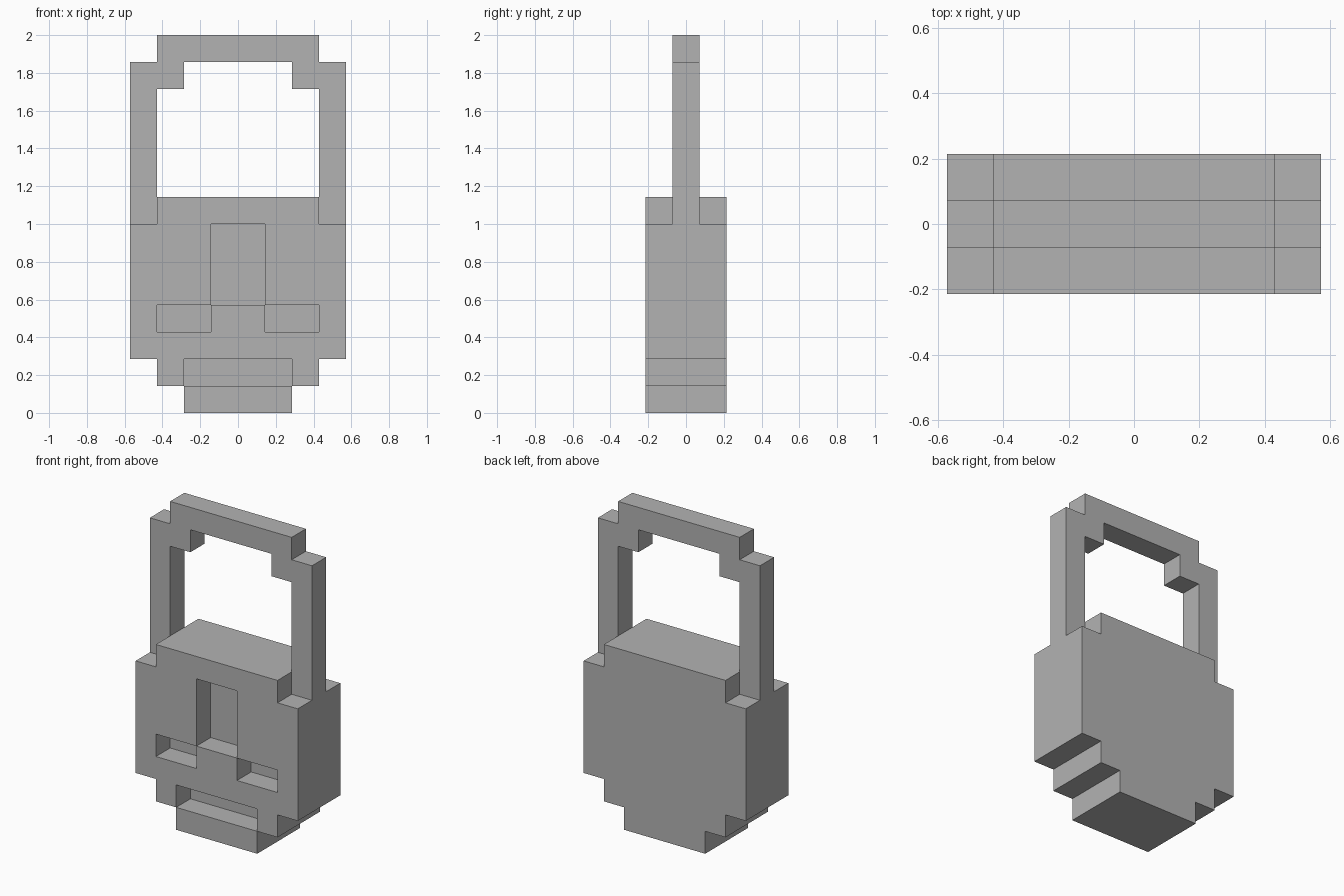
import bpy, bmesh, math
from itertools import product
from mathutils import Vector

cube = bpy.data.objects.get("Cube")
if cube:
    bpy.data.objects.remove(cube, do_unlink=True)

UNIT = 1 / 7                        # size of one block
ORIGIN = Vector((0, -1.5, 0))       # model is three blocks deep

grey = bpy.data.materials.new("grey")
grey.use_nodes = True
colour = (0.45, 0.45, 0.45, 1)
grey.diffuse_color = colour
grey.node_tree.nodes["Principled BSDF"].inputs["Base Color"].default_value = colour


def block(x0, x1, y0, y1, z0, z1):
    """Cells of a box given in whole blocks."""
    return set(product(range(x0, x1), range(y0, y1), range(z0, z1)))


def mirrored(cells):
    return cells | {(-1 - x, y, z) for x, y, z in cells}


def build(name, cells):
    """Skin a set of cells with faces on the exposed sides only."""
    bm = bmesh.new()
    corners = {}

    def corner(p):
        key = tuple(p)
        if key not in corners:
            corners[key] = bm.verts.new((Vector(key) + ORIGIN) * UNIT)
        return corners[key]

    for cell in sorted(cells):
        for axis, side in product(range(3), (0, 1)):
            near = list(cell)
            near[axis] += 2 * side - 1
            if tuple(near) in cells:
                continue
            quad = []
            for u, v in ((0, 0), (1, 0), (1, 1), (0, 1)):
                p = list(cell)
                p[axis] += side
                p[(axis + 1) % 3] += u
                p[(axis + 2) % 3] += v
                quad.append(corner(p))
            bm.faces.new(quad if side else quad[::-1])

    # Merge flat neighbouring faces into clean panels
    bmesh.ops.dissolve_limit(bm, angle_limit=math.radians(1),
                             verts=bm.verts[:], edges=bm.edges[:])
    mesh = bpy.data.meshes.new(name)
    bm.to_mesh(mesh)
    bm.free()
    mesh.materials.append(grey)
    obj = bpy.data.objects.new(name, mesh)
    bpy.context.collection.objects.link(obj)
    return obj


# Stepped lock body with recesses one block deep in the front
body = (block(-2, 2, 0, 3, 0, 1) | block(-3, 3, 0, 3, 1, 2)
        | block(-4, 4, 0, 3, 2, 7) | block(-3, 3, 0, 3, 7, 8))
nose_recess = block(-1, 1, 0, 1, 4, 7)
eye_recesses = mirrored(block(1, 3, 0, 1, 3, 4))
mouth_recess = block(-2, 2, 0, 1, 1, 2)
build("lock_body", body - nose_recess - eye_recesses - mouth_recess)

# Shackle: two legs, stepped corners and a top bar
legs = mirrored(block(3, 4, 1, 2, 7, 13))
inner_corners = mirrored(block(2, 3, 1, 2, 12, 13))
top_bar = block(-3, 3, 1, 2, 13, 14)
build("shackle", legs | inner_corners | top_bar)
